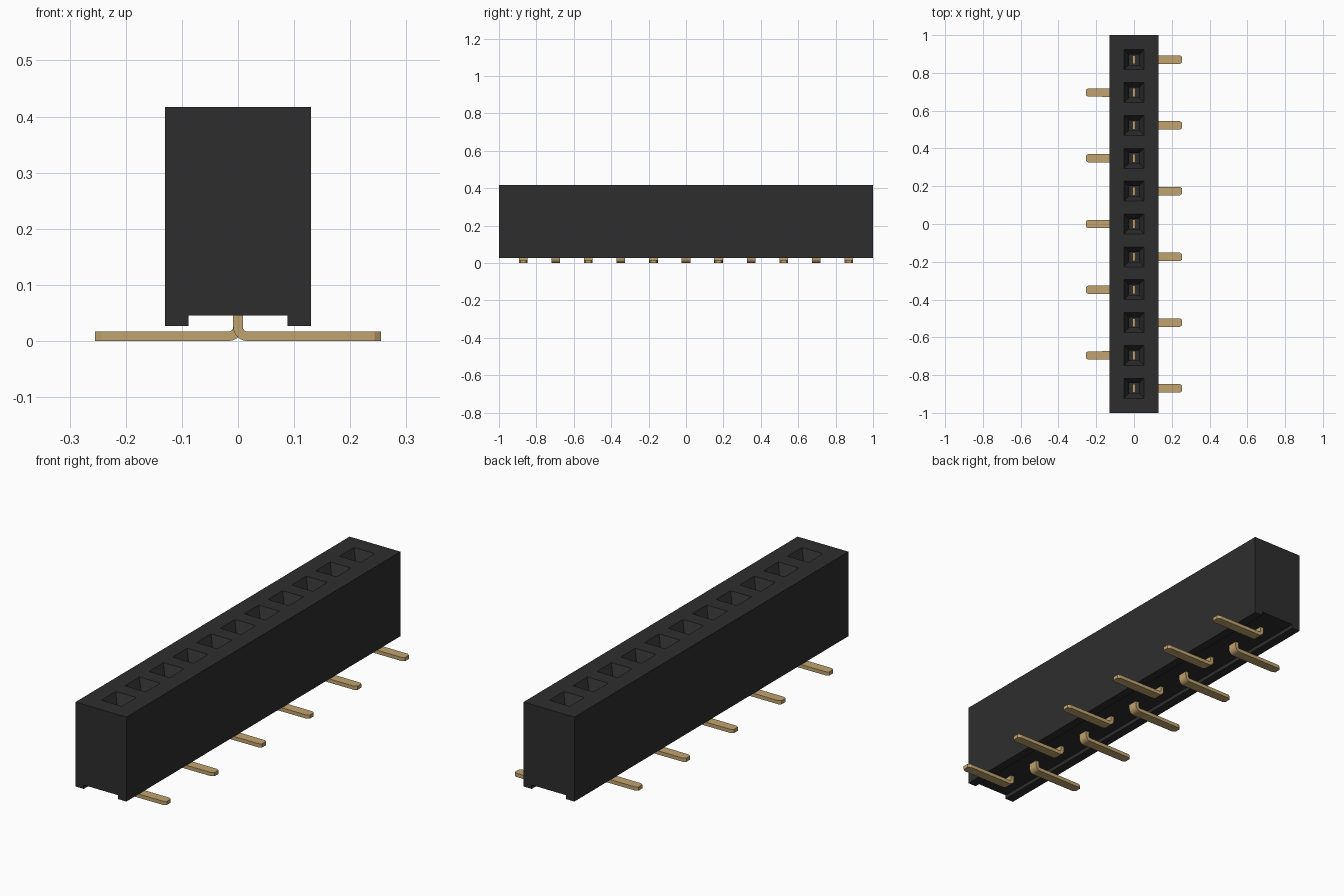
import bpy, bmesh, math

cube = bpy.data.objects.get("Cube")
if cube:
    bpy.data.objects.remove(cube, do_unlink=True)

COUNT, PITCH = 11, 0.174
CENTRES = [(i - (COUNT - 1) / 2) * PITCH for i in range(COUNT)]
HALF_W, TOP = 0.13, 0.417


def material(name, rgb, metallic=0.0):
    m = bpy.data.materials.new(name)
    m.use_nodes = True
    m.diffuse_color = (*rgb, 1)
    bsdf = m.node_tree.nodes["Principled BSDF"]
    bsdf.inputs["Base Color"].default_value = (*rgb, 1)
    bsdf.inputs["Roughness"].default_value = 0.6
    return m


def finish(bm, name, mat):
    bmesh.ops.remove_doubles(bm, verts=bm.verts, dist=1e-5)
    bmesh.ops.recalc_face_normals(bm, faces=bm.faces)
    me = bpy.data.meshes.new(name)
    bm.to_mesh(me)
    bm.free()
    me.materials.append(mat)
    ob = bpy.data.objects.new(name, me)
    bpy.context.collection.objects.link(ob)
    return ob


def bridge(bm, a, b):
    # Join two rings of four vertices with side faces
    for k in range(4):
        bm.faces.new((a[k], a[(k + 1) % 4], b[(k + 1) % 4], b[k]))


black = material("black plastic", (0.027, 0.027, 0.027))
gold = material("gold contact", (0.53, 0.37, 0.16))

# Housing: channelled profile swept along y, one section per socket
profile = [(-HALF_W, TOP), (-HALF_W, 0.027), (-0.088, 0.027), (-0.088, 0.045),
           (0.088, 0.045), (0.088, 0.027), (HALF_W, 0.027), (HALF_W, TOP)]
stations = [-1.0] + [c + PITCH / 2 for c in CENTRES[:-1]] + [1.0]
bm = bmesh.new()
sections = [[bm.verts.new((x, y, z)) for x, z in profile] for y in stations]
for a, b in zip(sections, sections[1:]):
    for k in range(len(profile) - 1):
        bm.faces.new((a[k], a[k + 1], b[k + 1], b[k]))
bm.faces.new(sections[0])
bm.faces.new(sections[-1])

# Sockets: tapered mouth, straight throat and floor
for i, c in enumerate(CENTRES):
    a, b = sections[i], sections[i + 1]
    ring = [a[0], a[-1], b[-1], b[0]]
    for half, z in ((0.053, TOP), (0.027, 0.365), (0.027, 0.14)):
        nxt = [bm.verts.new((sx * half, c + sy * half, z))
               for sx, sy in ((-1, -1), (1, -1), (1, 1), (-1, 1))]
        bridge(bm, ring, nxt)
        ring = nxt
    bm.faces.new(ring)
finish(bm, "housing", black)

# Contact: vertical blade, rounded bend and flat foot with a chamfered tip
HALF_T, R_IN, R_OUT = 0.0085, 0.008, 0.025
bend_x, bend_z = HALF_T + R_IN, R_OUT
path = [((-HALF_T, 0.27), (HALF_T, 0.27), 0.023)]
for k in range(7):
    t = math.pi + k / 6 * math.pi / 2
    path.append(((bend_x + R_OUT * math.cos(t), bend_z + R_OUT * math.sin(t)),
                 (bend_x + R_IN * math.cos(t), bend_z + R_IN * math.sin(t)), 0.023))
path += [((x, 0.0), (x, 0.017), h) for x, h in ((0.243, 0.022), (0.255, 0.014))]


def contact(name, y, side):
    bm = bmesh.new()
    rings = [[bm.verts.new((side * p[0], y + s * h, p[1]))
              for p, s in ((o, -1), (o, 1), (n, 1), (n, -1))] for o, n, h in path]
    for a, b in zip(rings, rings[1:]):
        bridge(bm, a, b)
    bm.faces.new(rings[0])
    bm.faces.new(rings[-1])
    ob = finish(bm, name, gold)
    bpy.ops.object.select_all(action='DESELECT')
    ob.select_set(True)
    bpy.context.view_layer.objects.active = ob
    bpy.ops.object.shade_smooth_by_angle(angle=math.radians(30))


# Feet alternate between the two sides
for i, c in enumerate(CENTRES):
    contact(f"contact_{i + 1}", c, 1 if i % 2 == 0 else -1)
